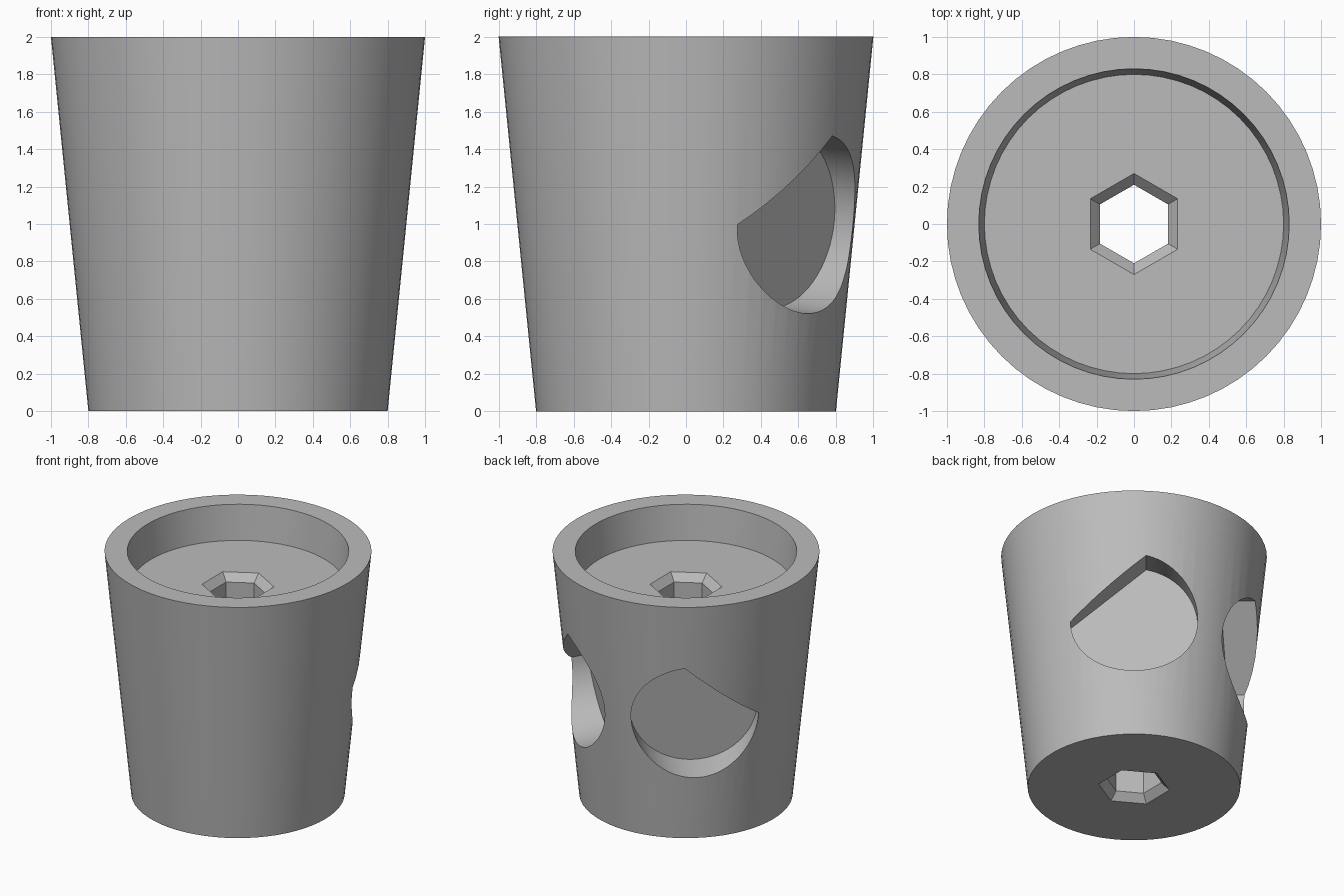
import bpy
import bmesh
from math import cos, sin, tau, radians, atan
from mathutils import Matrix

cube = bpy.data.objects.get("Cube")
if cube:
    bpy.data.objects.remove(cube)

SEGMENTS = 64
WALL_TILT = atan(0.1)

grey = bpy.data.materials.new("plain_grey")
grey.use_nodes = True
COLOUR = (0.5, 0.5, 0.5, 1)
grey.diffuse_color = COLOUR
grey.node_tree.nodes["Principled BSDF"].inputs["Base Color"].default_value = COLOUR


def loft(name, rings):
    """Closed solid skinned through matching rings of points."""
    bm = bmesh.new()
    loops = [[bm.verts.new(p) for p in ring] for ring in rings]
    count = len(loops[0])
    for low, high in zip(loops, loops[1:]):
        for i in range(count):
            j = (i + 1) % count
            bm.faces.new((low[i], low[j], high[j], high[i]))
    bm.faces.new(loops[0][::-1])
    bm.faces.new(loops[-1])
    bmesh.ops.recalc_face_normals(bm, faces=bm.faces)
    mesh = bpy.data.meshes.new(name)
    bm.to_mesh(mesh)
    bm.free()
    mesh.materials.append(grey)
    obj = bpy.data.objects.new(name, mesh)
    bpy.context.collection.objects.link(obj)
    return obj


def circle(radius, z, sides, start=0.0):
    return [(radius * cos(start + tau * i / sides),
             radius * sin(start + tau * i / sides), z) for i in range(sides)]


def pocket(name, side):
    """Round cutter with one flat, square to the tapered wall."""
    steps = 48
    first, last = radians(182), radians(439)
    angles = [first + (last - first) * i / steps for i in range(steps + 1)]
    rings = [[(side * 0.48 * cos(a), 0.48 * sin(a), depth) for a in angles]
             for depth in (-0.27, 0.4)]
    obj = loft(name, rings)
    # local x runs along the wall, y up the wall, z outward
    azimuth = radians(90 - 40 * side)
    stand = Matrix(((0, 0, 1, 0), (1, 0, 0, 0), (0, 1, 0, 0), (0, 0, 0, 1)))
    obj.data.transform(Matrix.Rotation(azimuth, 4, "Z")
                       @ Matrix.Translation((0.9, 0, 1))
                       @ Matrix.Rotation(WALL_TILT, 4, "Y") @ stand)
    return obj


# Tapered body with a shallow recess in the top
profile = [(0.8, 0), (1, 2), (0.83, 2), (0.8, 1.715)]
body = loft("tapered_body", [circle(r, z, SEGMENTS) for r, z in profile])

# Through hole with a chamfer at both ends
hex_profile = [(0.33, -0.06), (0.21, 0.06), (0.21, 1.655), (0.33, 1.775)]
cutters = [loft("hex_hole_cutter",
                [circle(r, z, 6, tau / 4) for r, z in hex_profile])]

# Mirrored pair of pockets in the back
cutters += [pocket("right_pocket_cutter", 1), pocket("left_pocket_cutter", -1)]

bpy.ops.object.select_all(action="DESELECT")
body.select_set(True)
bpy.context.view_layer.objects.active = body
for cutter in cutters:
    cutter.hide_render = True
    cut = body.modifiers.new(cutter.name, "BOOLEAN")
    cut.operation = "DIFFERENCE"
    cut.solver = "EXACT"
    cut.object = cutter
    bpy.ops.object.modifier_apply(modifier=cut.name)
    bpy.data.objects.remove(cutter)

bpy.ops.object.shade_smooth_by_angle(angle=radians(30))
